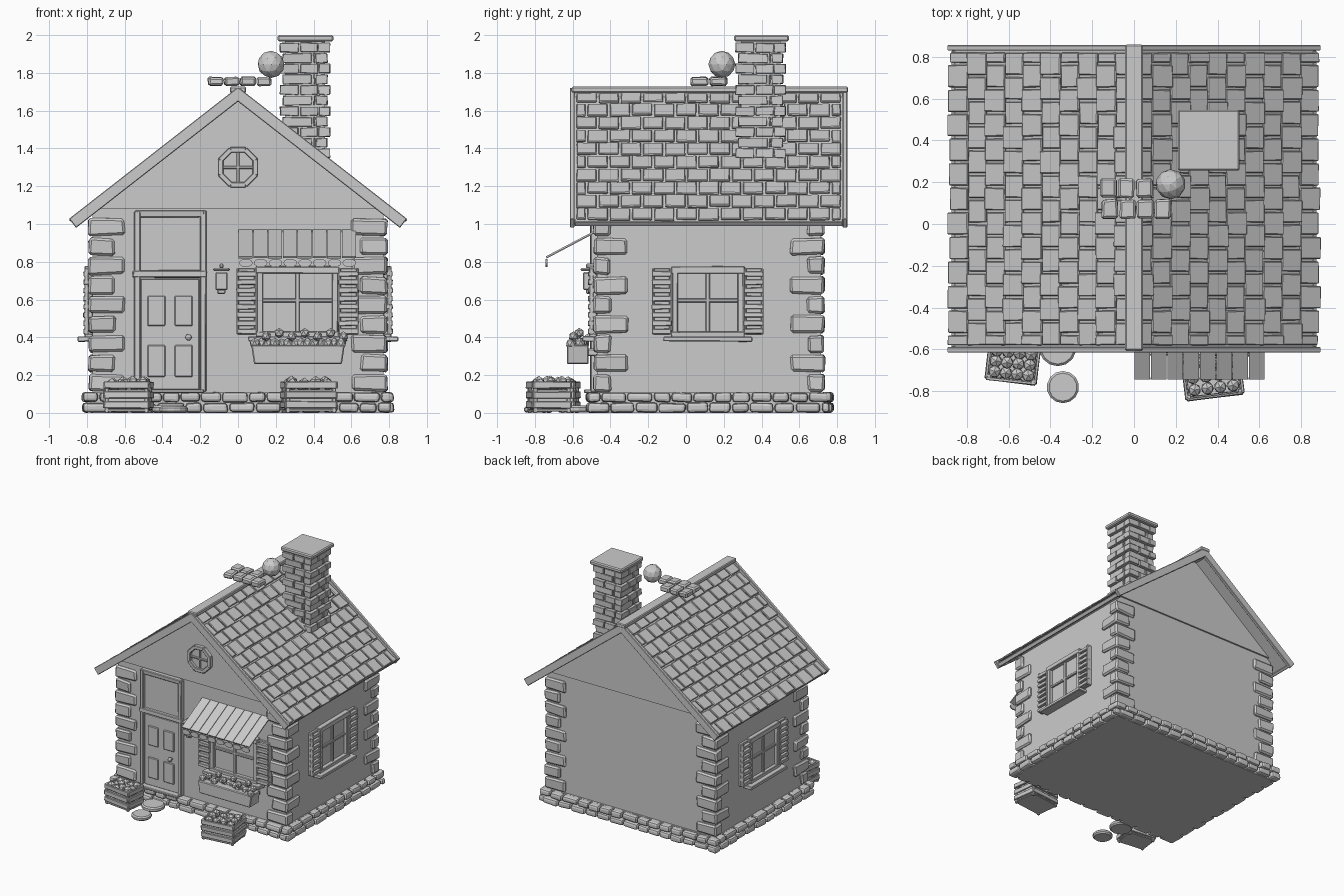
import bpy, bmesh, math, random
from mathutils import Matrix, Vector

if "Cube" in bpy.data.objects:
    bpy.data.objects.remove(bpy.data.objects["Cube"])

random.seed(4)
X, YF, YB = 0.77, -0.47, 0.715          # wall planes
I = Matrix.Identity(4)


def frame(o, a, b, c):
    return Matrix.Translation(o) @ Matrix((a, b, c)).transposed().to_4x4()


def box(bm, lo, hi, M=I, j=0.0):
    lo, hi = Vector(lo), Vector(hi)
    vs = bmesh.ops.create_cube(bm, size=1, matrix=M @ Matrix.Translation((lo + hi) / 2)
                               @ Matrix.Diagonal((*(hi - lo), 1)))["verts"]
    for v in vs:
        v.co += Vector([random.uniform(-j, j) for _ in range(3)])


def ball(bm, c, r, sub=1):
    bmesh.ops.create_icosphere(bm, subdivisions=sub, radius=r, matrix=Matrix.Translation(c)
                               @ Matrix.Rotation(random.random() * 3, 4, 'Z'))


def disc(bm, c, r, h, n, M=I):
    bmesh.ops.create_cone(bm, cap_ends=True, segments=n, radius1=r, radius2=r, depth=h,
                          matrix=M @ Matrix.Translation(c))


def prism(bm, pts, y0, y1):
    rows = [[bm.verts.new((x, y, z)) for x, z in pts] for y in (y0, y1)]
    n = len(pts)
    bm.faces.new(rows[0])
    bm.faces.new(rows[1][::-1])
    for i in range(n):
        k = (i + 1) % n
        bm.faces.new((rows[0][k], rows[0][i], rows[1][i], rows[1][k]))


def done(bm, name, bevel=0, seg=1):
    bmesh.ops.recalc_face_normals(bm, faces=bm.faces)
    me = bpy.data.meshes.new(name)
    bm.to_mesh(me)
    bm.free()
    ob = bpy.data.objects.new(name, me)
    bpy.context.collection.objects.link(ob)
    if bevel:
        m = ob.modifiers.new("bevel", 'BEVEL')
        m.width, m.segments = bevel, seg
    return ob


# house body and gable panels
bm = bmesh.new()
prism(bm, [(-X, .05), (X, .05), (X, 1.05), (0, 1.645), (-X, 1.05)], YF, YB)
done(bm, "walls")
bm = bmesh.new()
for y in (YF, YB):
    prism(bm, [(-.76, 1.08), (.76, 1.08), (0, 1.66)], y - .013, y + .013)
done(bm, "gable_panels")

# foundation slab with two rows of rounded stones
bm = bmesh.new()
box(bm, (-.78, -.485, 0), (.78, .73, .108))
done(bm, "foundation")
bm = bmesh.new()
for row in range(2):
    z = row * .055
    for along_x in (True, False):
        a0, a1 = (-.82, .82) if along_x else (-.52, .77)
        for side in ((-.495, .745) if along_x else (-.79, .79)):
            a = a0 - row * .05
            while a < a1 - .04:
                b = min(a + random.uniform(.09, .15), a1)
                lo, d = max(a, a0), random.uniform(.026, .036)
                if along_x:
                    box(bm, (lo, side - d, z + .003), (b - .008, side + d, z + .053), j=.004)
                else:
                    box(bm, (side - d, lo, z + .003), (side + d, b - .008, z + .053), j=.004)
                a = b
done(bm, "foundation_stones", .016, 2)

# alternating corner stones
bm = bmesh.new()
for sx in (-1, 1):
    for front in (True, False):
        for i in range(9):
            lx, ly = (.19, .09) if i % 2 == 0 else (.14, .18)
            z = .115 + i * .103
            y0, y1 = (-.488, -.488 + ly) if front else (.733 - ly, .733)
            xs = sorted((sx * .79, sx * (.79 - lx)))
            box(bm, (xs[0], y0, z), (xs[1], y1, z + .09), j=.006)
done(bm, "corner_stones", .012)

# roof: slabs, edge boards and staggered tiles in slope coordinates
ang, L = math.atan2(.69, .885), 1.122
slab, trim, tiles = bmesh.new(), bmesh.new(), bmesh.new()
for s in (-1, 1):
    M = frame((0, .12, 1.705), (s * math.cos(ang), 0, -math.sin(ang)), (0, s, 0),
              (s * math.sin(ang), 0, math.cos(ang)))
    box(slab, (0, -.71, -.035), (L - .01, .71, -.01), M)
    for e in (-1, 1):
        box(trim, (-.01, e * .722 - .013, -.045), (L, e * .722 + .013, .016), M)
    box(trim, (L - .03, -.71, -.04), (L - .005, .71, -.008), M)
    step, w = L / 10, 1.41 / 12
    for r in range(10):
        for c in range(13):
            y0 = -.705 + (c - .5 * (r % 2)) * w
            lo, hi = max(y0, -.705) + .006, min(y0 + w, .705) - .006
            if hi - lo > .02:
                T = M @ Matrix.Translation((r * step, 0, 0)) @ Matrix.Rotation(.09, 4, 'Y')
                T = M @ Matrix.Translation((r * step, 0, -.012)) @ Matrix.Rotation(-.1, 4, 'Y')
                box(tiles, (0, lo, 0), (step + random.uniform(-.012, .006), hi, .014), T, .002)
done(slab, "roof_slabs")
done(trim, "roof_edge_boards", .004)
done(tiles, "roof_tiles", .004)
bm = bmesh.new()
box(bm, (-.042, -.605, 1.695), (.042, .858, 1.727))
box(bm, (-.025, -.6, 1.65), (.025, .85, 1.70))
done(bm, "ridge_beam", .006)

# loose bricks and ball on the ridge
bm = bmesh.new()
for y, x0, n in ((.025, -.155, 4), (.125, -.16, 3)):
    for i in range(n):
        box(bm, (x0 + i * .085, y, 1.732), (x0 + i * .085 + .078, y + .092, 1.778), j=.004)
done(bm, "ridge_bricks", .01)
bm = bmesh.new()
ball(bm, (.175, .19, 1.845), .072, 2)
done(bm, "ridge_ball")

# chimney
bm = bmesh.new()
cx, cy = .355, .395
box(bm, (cx - .105, cy - .105, 1.25), (cx + .105, cy + .105, 1.97))
done(bm, "chimney_core")
bm = bmesh.new()
for i in range(11):
    z, h = 1.35 + i * .056, (.132, .118)[i % 2]
    mid = (-.03, .04)[i % 2]
    for k in range(4):
        M = Matrix.Translation((cx, cy, z)) @ Matrix.Rotation(k * math.pi / 2, 4, 'Z')
        box(bm, (-h, -h, 0), (mid - .005, -h + .06, .048), M, .003)
        box(bm, (mid + .005, -h, 0), (h - .065, -h + .06, .048), M, .003)
done(bm, "chimney_bricks", .007)
bm = bmesh.new()
box(bm, (.21, .255, 1.966), (.505, .545, 2.0))
done(bm, "chimney_cap", .008)


# windows with glazing bars, louvred shutters and sill
def window(name, M, h, sh):
    fr, gl, st = bmesh.new(), bmesh.new(), bmesh.new()
    z0, z1 = .40, .77
    box(gl, (-h, z0, -.01), (h, z1, .012), M)
    for s in (-1, 1):
        a, b = sorted((s * h, s * (h - .032)))
        box(fr, (a, z0, 0), (b, z1, .04), M, .002)
        a, b = sorted((s * (h + .002), s * (h + sh)))
        box(st, (a, .415, 0), (b, .765, .022), M)
        for e in (a, b - .012):
            box(st, (e, .415, .02), (e + .012, .765, .042), M)
        for k in range(8):
            z = .418 + k * .0435
            box(st, (a, z, .015), (b, z + .027, .048), M, .002)
    for a, b in ((z0, z0 + .03), (z1 - .032, z1 + .006)):
        box(fr, (-h - .005, a, 0), (h + .005, b, .043), M, .002)
    box(fr, (-.011, z0, .008), (.011, z1, .026), M)
    box(fr, (-h, .585, .008), (h, .605, .026), M)
    box(fr, (-h - .045, .378, 0), (h + .045, .405, .078), M, .002)
    done(gl, name + "_glass")
    done(fr, name + "_frame", .004)
    done(st, name + "_shutters", .003)


up = (0, 0, 1)
window("front_window", frame((.315, YF, 0), (1, 0, 0), up, (0, -1, 0)), .215, .108)
window("right_window", frame((X, .115, 0), (0, 1, 0), up, (1, 0, 0)), .19, .105)
window("left_window", frame((-X, .115, 0), (0, -1, 0), up, (-1, 0, 0)), .19, .105)

# round gable window
M = frame((0, YF - .013, 1.30), (1, 0, 0), up, (0, -1, 0))
bm = bmesh.new()
disc(bm, (0, 0, .006), .085, .012, 16, M)
done(bm, "round_window_glass")
bm = bmesh.new()
for k in range(8):
    R = M @ Matrix.Rotation(k * math.pi / 4, 4, 'Z')
    box(bm, (-.042, .078, 0), (.042, .107, .034), R)
for k in range(2):
    box(bm, (-.085, -.008, .005), (.085, .008, .022), M @ Matrix.Rotation(k * math.pi / 2, 4, 'Z'))
done(bm, "round_window_frame", .004)

# door, frame and panel above
bm = bmesh.new()
for x0, x1, z0, z1 in ((-.552, -.518, .11, 1.07), (-.2, -.168, .11, 1.07),
                       (-.555, -.165, .715, .755), (-.545, -.175, 1.035, 1.072)):
    box(bm, (x0, YF - .035, z0), (x1, YF + .01, z1), j=.003)
box(bm, (-.54, YF - .07, .105), (-.18, YF, .125))
done(bm, "door_frame", .005)
bm = bmesh.new()
box(bm, (-.52, YF - .012, .75), (-.2, YF, 1.04))
done(bm, "transom_panel")
bm = bmesh.new()
box(bm, (-.517, YF - .022, .122), (-.203, YF, .71))
for x in (-.48, -.335):
    for z0, z1 in ((.19, .36), (.46, .62)):
        box(bm, (x, YF - .032, z0), (x + .095, YF - .01, z1))
done(bm, "door", .005)
bm = bmesh.new()
ball(bm, (-.262, YF - .05, .40), .018, 2)
disc(bm, (-.262, .398, .028), .009, .03, 8, frame((0, YF, 0), (1, 0, 0), up, (0, -1, 0)))
done(bm, "door_knob")

# wall lantern
bm = bmesh.new()
box(bm, (-.12, -.545, .65), (-.055, -.49, .745))
box(bm, (-.132, -.56, .752), (-.043, -.47, .766))
box(bm, (-.098, -.53, .766), (-.077, -.47, .79))
box(bm, (-.11, -.53, .63), (-.065, -.5, .655))
done(bm, "lantern", .006)

# slatted awning with scalloped edge
bm = bmesh.new()
slope = frame((0, -.47, .965), (1, 0, 0), (0, -.885, -.466), (0, -.466, .885))
w = .625 / 8
for i in range(8):
    box(bm, (.003 + i * w, 0, -.006 + .003 * (i % 2)), (.003 + (i + 1) * w - .004, .305, .006), slope)
    disc(bm, (.003 + (i + .5) * w, .79, 0), .036, .01, 12,
         frame((0, -.738, 0), (1, 0, 0), (0, 0, 1), (0, -1, 0)) @ Matrix.Translation((0, .32, 0))
         @ Matrix.Diagonal((1, .6, 1, 1)))
done(bm, "awning")

# flower box
bm = bmesh.new()
prism(bm, [(.085, .258), (.55, .258), (.565, .36), (.07, .36)], -.63, -.515)
box(bm, (.1, -.53, .30), (.53, -.46, .34))
done(bm, "flower_box", .006)
lv, fl = bmesh.new(), bmesh.new()
for i in range(14):
    ball(lv, (.09 + i * .035, random.uniform(-.61, -.53), .368), .03)
for i in range(7):
    ball(fl, (.15 + i * .068, -.595 + .03 * (i % 2), .405 + .018 * (i % 2)), .027)
done(lv, "flower_leaves")
done(fl, "flowers")


# slatted crates of fruit
def crate(name, c, rot, hx, hy):
    M = Matrix.Translation(c) @ Matrix.Rotation(rot, 4, 'Z')
    bm = bmesh.new()
    box(bm, (-hx, -hy, .008), (hx, hy, .02), M)
    for i in range(3):
        z = .025 + i * .052
        for s in (-1, 1):
            box(bm, (-hx, s * hy - .007, z), (hx, s * hy + .007, z + .036), M, .002)
            box(bm, (s * hx - .007, -hy, z), (s * hx + .007, hy, z + .036), M, .002)
    for sx in (-1, 1):
        for sy in (-1, 1):
            px, py = sx * (hx - .012), sy * (hy - .012)
            box(bm, (px - .01, py - .01, 0), (px + .01, py + .01, .165), M)
    box(bm, (-hx + .01, -hy + .01, .02), (hx - .01, hy - .01, .125), M)
    done(bm, name, .003)
    bm = bmesh.new()
    for ix in range(4):
        for iy in range(3):
            p = M @ Vector(((ix - 1.5) * hx * .46, (iy - 1) * hy * .58, random.uniform(.14, .165)))
            ball(bm, p, .033)
    done(bm, name + "_fruit")


crate("left_crate", (-.58, -.665, 0), -.12, .118, .087)
crate("right_crate", (.375, -.725, 0), .12, .135, .1)

# stepping stones
bm = bmesh.new()
disc(bm, (-.34, -.78, .018), .077, .034, 14)
disc(bm, (-.365, -.59, .02), .09, .038, 14)
done(bm, "stepping_stones", .01)
